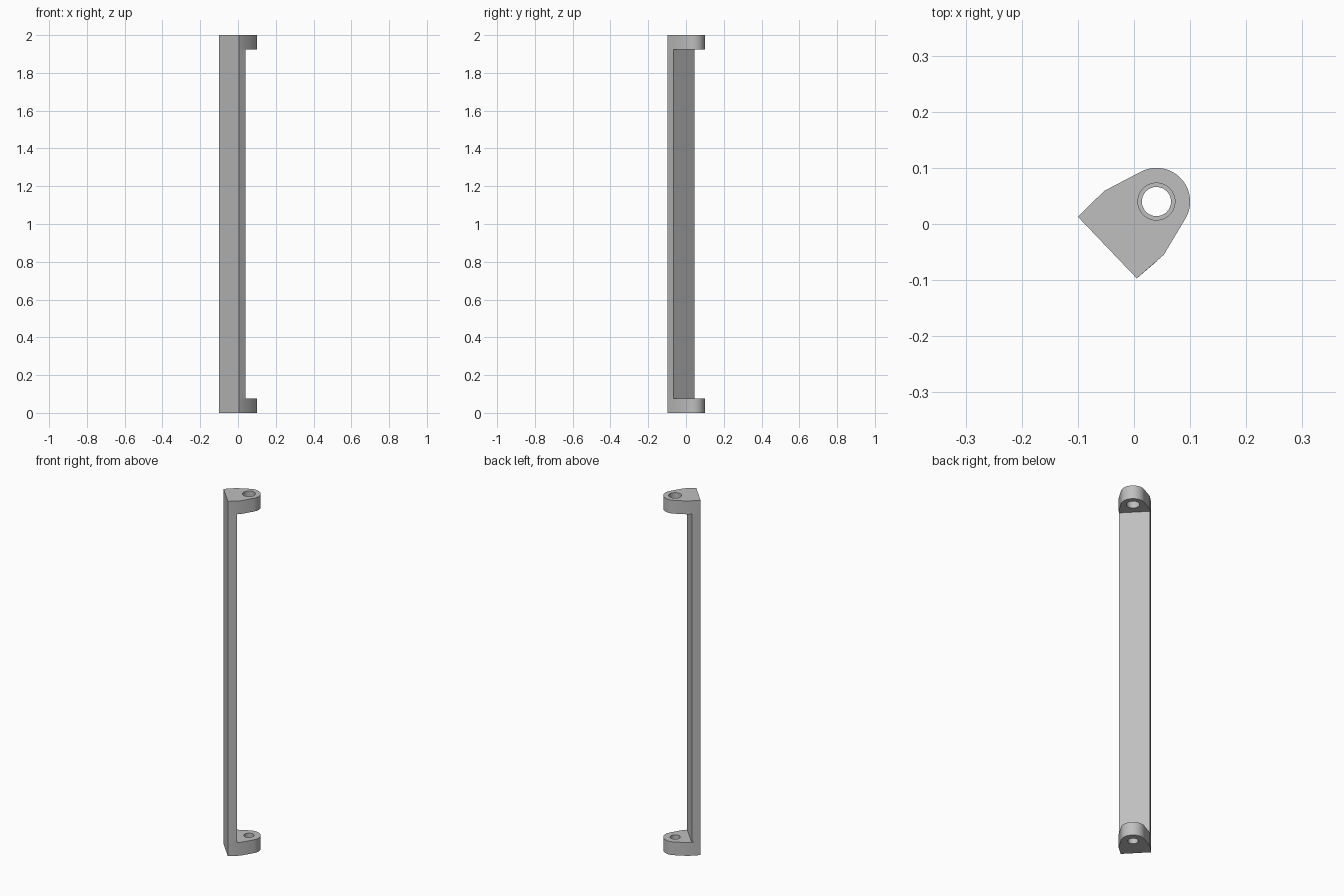
import bpy, bmesh
from math import cos, sin, radians, pi

cube = bpy.data.objects.get("Cube")
if cube:
    bpy.data.objects.remove(cube, do_unlink=True)

grey = bpy.data.materials.new("plain grey")
grey.use_nodes = True
grey.diffuse_color = (0.52, 0.52, 0.52, 1)
grey.node_tree.nodes["Principled BSDF"].inputs["Base Color"].default_value = grey.diffuse_color

HEIGHT, LUG = 2.0, 0.075
PIVOT = (0.04, 0.04)


def arc(radius, start, end, count):
    """Points around the pivot, from one angle to another."""
    angles = [start + (end - start) * i / count for i in range(count + 1)]
    return [(PIVOT[0] + radius * cos(a), PIVOT[1] + radius * sin(a)) for a in angles]


def prism(name, loops, bottom, top):
    """Extrude an outline, with optional inner hole loops, up the z axis."""
    bm = bmesh.new()
    edges = []
    for loop in loops:
        verts = [bm.verts.new((x, y, bottom)) for x, y in loop]
        edges += [bm.edges.new((v, verts[i - 1])) for i, v in enumerate(verts)]
    bmesh.ops.triangle_fill(bm, use_beauty=True, use_dissolve=False,
                            edges=edges, normal=(0, 0, 1))
    raised = bmesh.ops.extrude_face_region(bm, geom=bm.faces[:], use_keep_orig=True)
    bmesh.ops.translate(bm, vec=(0, 0, top - bottom),
                        verts=[g for g in raised["geom"] if isinstance(g, bmesh.types.BMVert)])
    bmesh.ops.recalc_face_normals(bm, faces=bm.faces[:])
    mesh = bpy.data.meshes.new(name)
    bm.to_mesh(mesh)
    bm.free()
    mesh.materials.append(grey)
    obj = bpy.data.objects.new(name, mesh)
    bpy.context.collection.objects.link(obj)
    bpy.ops.object.select_all(action="DESELECT")
    obj.select_set(True)
    bpy.context.view_layer.objects.active = obj
    bpy.ops.object.shade_smooth_by_angle(angle=radians(25))


# Long diagonal bar
front_edge = [(-0.1, 0.013), (0.005, -0.097)]
prism("bar", [front_edge + [(0.04, -0.067), (-0.067, 0.044)]], LUG, HEIGHT - LUG)

# Rounded end lugs, each with a pin hole; the top hole is wider
outline = front_edge + [(0.053, -0.055)] + arc(0.06, radians(-30), radians(117), 32) + [(-0.053, 0.059)]
for name, hole, bottom in (("bottom_lug", 0.026, 0), ("top_lug", 0.033, HEIGHT - LUG)):
    prism(name, [outline, arc(hole, 0, 2 * pi, 48)[:-1]], bottom, bottom + LUG)
